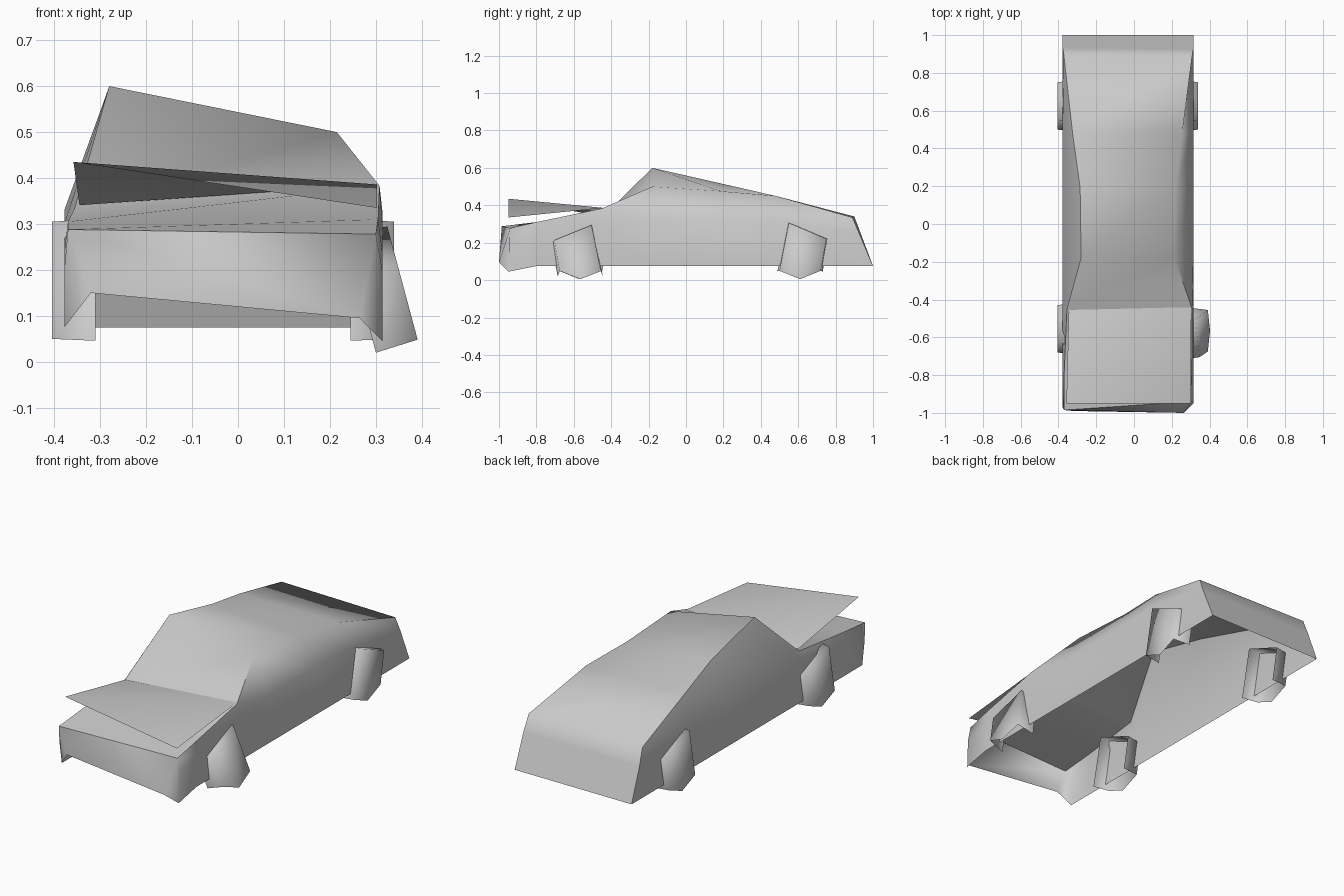
import bpy, bmesh, math
from mathutils import Vector, Matrix

cube = bpy.data.objects.get("Cube")
if cube:
    bpy.data.objects.remove(cube)

grey = bpy.data.materials.new("plain_grey")
grey.use_nodes = True
colour = (0.6, 0.6, 0.6, 1)
grey.diffuse_color = colour
grey.node_tree.nodes["Principled BSDF"].inputs["Base Color"].default_value = colour


def finish(name, bm, angle):
    """Turn a bmesh into a shaded object."""
    bmesh.ops.recalc_face_normals(bm, faces=bm.faces)
    mesh = bpy.data.meshes.new(name)
    bm.to_mesh(mesh)
    bm.free()
    mesh.materials.append(grey)
    obj = bpy.data.objects.new(name, mesh)
    bpy.context.collection.objects.link(obj)
    bpy.ops.object.select_all(action='DESELECT')
    obj.select_set(True)
    bpy.context.view_layer.objects.active = obj
    bpy.ops.object.shade_smooth_by_angle(angle=math.radians(angle))


# Body shell: open underneath, lofted through crooked cross-sections
RIGHT, LEFT, SILL = -0.378, 0.314, 0.075
# sill y, right top y, left top y, right top x, z, left top x, z, belt z
stations = [
    (-0.95, -0.985, -0.94, -0.37, 0.288, 0.30, 0.278, 0.2),
    (-0.8, -0.8, -0.8, -0.37, 0.305, 0.305, 0.31, 0.24),
    (-0.45, -0.45, -0.45, -0.355, 0.335, 0.308, 0.383, 0.3),
    (-0.18, -0.18, -0.18, -0.28, 0.6, 0.215, 0.5, 0.33),
    (0.19, 0.19, 0.19, -0.285, 0.516, 0.22, 0.475, 0.33),
    (0.48, 0.48, 0.48, -0.325, 0.45, 0.255, 0.45, 0.32),
    (1.0, 0.9, 0.89, -0.372, 0.34, 0.308, 0.335, 0.25),
]


def half_section(side_x, sill_y, top, belt_z):
    sill = Vector((side_x, sill_y, SILL))
    top = Vector(top)
    belt = sill.lerp(top, (belt_z - SILL) / (top.z - SILL))
    belt.x = side_x
    return [sill, belt, top]


bm = bmesh.new()
rings = []
for sill_y, ry, ly, rx, rz, lx, lz, belt in stations:
    right = half_section(RIGHT, sill_y, (rx, ry, rz), belt)
    left = half_section(LEFT, sill_y, (lx, ly, lz), belt)
    rings.append([bm.verts.new(p) for p in right + left[::-1]])
for a, b in zip(rings, rings[1:]):
    for i in range(5):
        bm.faces.new((a[i], a[i + 1], b[i + 1], b[i]))

# Tail panel
tail = rings[-1]
bm.faces.new((tail[0], tail[1], tail[4], tail[5]))
bm.faces.new((tail[1], tail[2], tail[3], tail[4]))

# Nose panel with a bent lower edge
nose = rings[0]
nose[5].co.z = 0.045
chin_r = bm.verts.new((-0.32, -0.99, 0.15))
chin_l = bm.verts.new((0.265, -1.0, 0.095))
bm.faces.new((nose[2], chin_r, chin_l, nose[3]))
bm.faces.new((nose[2], nose[1], nose[0], chin_r))
bm.faces.new((nose[3], chin_l, nose[5], nose[4]))
finish("body", bm, 66)

# Bonnet: a loose, twisted sheet
bm = bmesh.new()
front_r, front_l, back_l, back_r = [bm.verts.new(p) for p in (
    (-0.358, -0.95, 0.435), (0.303, -0.95, 0.335),
    (0.303, -0.44, 0.386), (-0.345, -0.455, 0.341))]
bm.faces.new((front_r, front_l, back_l))
bm.faces.new((front_r, back_l, back_r))
finish("bonnet", bm, 30)

# Wheels: five-sided cups, open on the inner side and under the lower point
rim = [(-0.11, -0.1), (-0.06, 0.155), (0.14, 0.07), (0.11, -0.1), (0, -0.145)]


def wheel(name, centre, outward, flip, lean=0):
    bm = bmesh.new()
    outer = [bm.verts.new((0, flip * y, z)) for y, z in rim]
    inner = [bm.verts.new((-0.095 * outward, flip * y * 1.1, z * 1.04))
             for y, z in rim[:4]]
    bm.faces.new(outer)
    for i in range(3):
        bm.faces.new((outer[i], outer[i + 1], inner[i + 1], inner[i]))
    bmesh.ops.transform(bm, verts=bm.verts, matrix=Matrix.Translation(centre)
                        @ Matrix.Rotation(math.radians(lean), 4, 'Y'))
    finish(name, bm, 120)


wheel("rear_left_wheel", (0.34, 0.61, 0.15), 1, 1)
wheel("rear_right_wheel", (-0.405, 0.61, 0.15), -1, 1)
wheel("front_right_wheel", (-0.405, -0.57, 0.15), -1, 1)
wheel("front_left_wheel", (0.365, -0.565, 0.145), 1, -1, -15)
